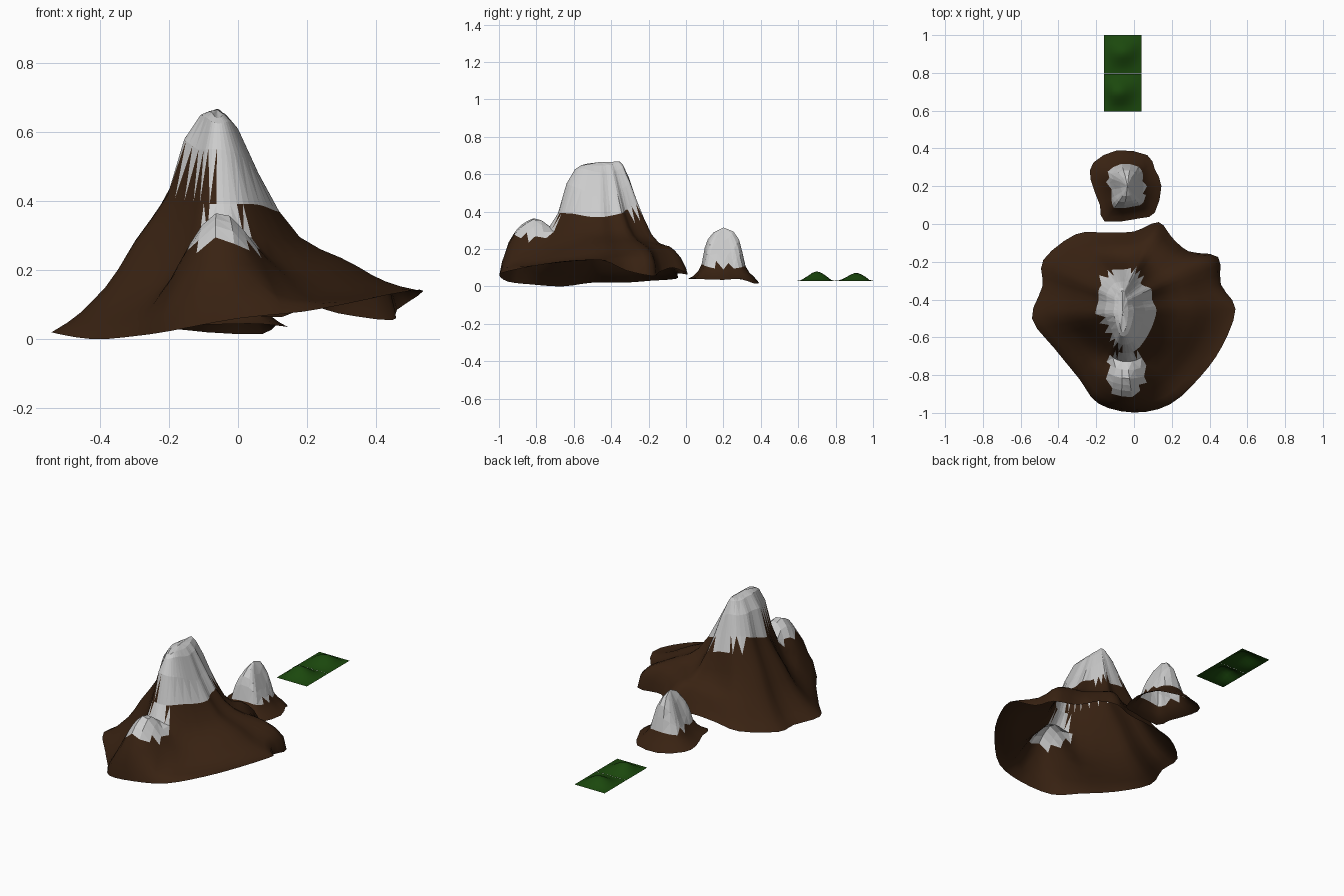
import bpy, math
from mathutils import Vector

if "Cube" in bpy.data.objects:
    bpy.data.objects.remove(bpy.data.objects["Cube"])


def material(name, rgb):
    m = bpy.data.materials.new(name)
    m.diffuse_color = (*rgb, 1)
    m.use_nodes = True
    m.node_tree.nodes["Principled BSDF"].inputs["Base Color"].default_value = m.diffuse_color
    return m


EARTH = material("earth", (0.040, 0.016, 0.006))
SNOW = material("snow", (0.72, 0.72, 0.72))
GRASS = material("grass", (0.011, 0.065, 0.004))


def cr(a, b, c, d, u):
    """Catmull-Rom blend, works on numbers and vectors."""
    return b * 1.0 + (c - a) * (0.5 * u) + (a - b * 2.5 + c * 2 - d * 0.5) * (u * u) \
        + ((b - c) * 1.5 + (d - a) * 0.5) * (u ** 3)


def make(name, verts, faces, mats, mat_of=None):
    me = bpy.data.meshes.new(name)
    me.from_pydata(verts, [], faces)
    for m in mats:
        me.materials.append(m)
    for p in me.polygons:
        k = mat_of(p.center) if mat_of else 0
        p.material_index = k
        p.use_smooth = k == 0          # soft earth, faceted snow
    ob = bpy.data.objects.new(name, me)
    bpy.context.collection.objects.link(ob)
    return ob


def mountain(name, centre, ridge, outline, sub, ts, top, profiles, bump, is_snow):
    """Open sheet: spokes from a short summit ridge to a smooth closed outline."""
    pts = [Vector(p) for p in outline]
    n, m = len(pts), len(profiles)
    rim = [cr(pts[i - 1], pts[i], pts[(i + 1) % n], pts[(i + 2) % n], s / sub)
           for i in range(n) for s in range(sub)]
    c = Vector((*centre, 0))
    verts, N = [(*centre, top)], len(rim)
    for k, t in enumerate(ts):
        for r in rim:
            a = math.atan2(r.y - c.y, r.x - c.x)
            f = (a / math.tau * m) % m
            i = int(f) % m
            z = cr(*[profiles[(i + o) % m][k] for o in (-1, 0, 1, 2)], f - int(f))
            start = c + Vector((0, ridge * math.sin(a), 0))
            p = start + (r - start) * t
            verts.append((p.x, p.y, z + bump(p.x, p.y) * (1 - t ** 40)))
    verts += [tuple(r) for r in rim]
    faces = [(0, 1 + j, 1 + (j + 1) % N) for j in range(N)]
    for k in range(len(ts)):
        for j in range(N):
            a, b = 1 + k * N + j, 1 + k * N + (j + 1) % N
            # alternate diagonals give the zigzag snow line
            if j % 2:
                faces += [(a, a + N, b + N), (a, b + N, b)]
            else:
                faces += [(a, a + N, b), (b, a + N, b + N)]
    return make(name, verts, faces, [EARTH, SNOW], is_snow)


# Large twin-peaked mountain
big_rim = [
    (0.46, -0.32, 0.085), (0.445, -0.175, 0.055), (0.29, -0.145, 0.075), (0.20, -0.07, 0.10),
    (0.13, 0.01, 0.065), (0.0, -0.04, 0.07), (-0.16, -0.045, 0.06), (-0.31, -0.055, 0.04),
    (-0.48, -0.19, 0.03), (-0.485, -0.33, 0.02), (-0.54, -0.50, 0.02), (-0.42, -0.66, 0.0),
    (-0.29, -0.82, 0.01), (-0.19, -0.95, 0.025), (0.0, -0.998, 0.06), (0.19, -0.955, 0.08),
    (0.35, -0.81, 0.11), (0.465, -0.65, 0.135), (0.537, -0.45, 0.14)]
big_ts = [.05, .1, .2, .3, .4, .5, .6, .68, .75, .82, .9, .97]
big_profiles = [   # heights outward for E, NE, N, NW, W, SW, S, SE
    [.645, .61, .48, .37, .295, .26, .235, .21, .185, .165, .15, .142],
    [.655, .62, .52, .41, .33, .275, .245, .235, .225, .21, .18, .12],
    [.667, .65, .58, .48, .38, .28, .22, .20, .19, .16, .12, .08],
    [.66, .645, .58, .47, .38, .30, .22, .17, .13, .095, .06, .04],
    [.66, .65, .58, .42, .35, .285, .205, .15, .115, .08, .05, .03],
    [.655, .64, .55, .40, .29, .21, .155, .125, .10, .075, .05, .02],
    [.64, .625, .55, .39, .28, .23, .20, .18, .16, .13, .10, .08],
    [.65, .63, .53, .39, .29, .23, .19, .165, .14, .125, .115, .11]]


def second_peak(x, y):
    return 0.17 * math.exp(-((x + .055) / .12) ** 2 - ((y + .865) / .125) ** 4)


def big_snow(p):
    if p.y < -0.69:
        return int(p.z > 0.27 and -.93 < p.y and -0.16 < p.x < 0.065)
    a = math.atan2(p.y + .47, p.x + .06)
    return int(p.z > 0.425 - 0.045 * math.cos(a) - .02 * math.sin(a))


mountain("large_mountain", (-.06, -.46), .09, big_rim, 3, big_ts, .665,
         big_profiles, second_peak, big_snow)

# Small peak
small_rim = [
    (.145, .20, .035), (.11, .29, .04), (.07, .365, .015), (-.09, .39, .02), (-.215, .325, .035),
    (-.23, .235, .04), (-.18, .10, .04), (-.155, .012, .04), (.03, .03, .045), (.11, .06, .04)]
small_ts = [.2, .38, .48, .58, .7, .85]
small_profiles = [   # E, N, W, S
    [.245, .16, .12, .09, .07, .05],
    [.295, .255, .19, .11, .075, .05],
    [.245, .16, .12, .09, .07, .05],
    [.29, .255, .21, .12, .08, .055]]
mountain("small_mountain", (-.035, .2), .02, small_rim, 2, small_ts, .315,
         small_profiles, lambda x, y: 0, lambda p: int(p.z > 0.11))


# Grassy hill tiles
def hill_tile(name, y0, y1, hx, hy, h, n=10):
    verts = []
    for j in range(n + 1):
        for i in range(n + 1):
            u, v = i / n, j / n
            x, y = -.16 + .2 * u, y0 + (y1 - y0) * v
            edge = min(1, 5 * min(u, 1 - u, v, 1 - v))
            g = math.exp(-((x - hx) / .07) ** 2 - ((y - hy) / .06) ** 2)
            verts.append((x, y, .03 + h * g * edge))
    w = n + 1
    faces = [(j * w + i, j * w + i + 1, (j + 1) * w + i + 1, (j + 1) * w + i)
             for j in range(n) for i in range(n)]
    make(name, verts, faces, [GRASS])


hill_tile("near_hill", .595, .795, -.08, .70, .05)
hill_tile("far_hill", .796, 1.0, -.06, .91, .042)
